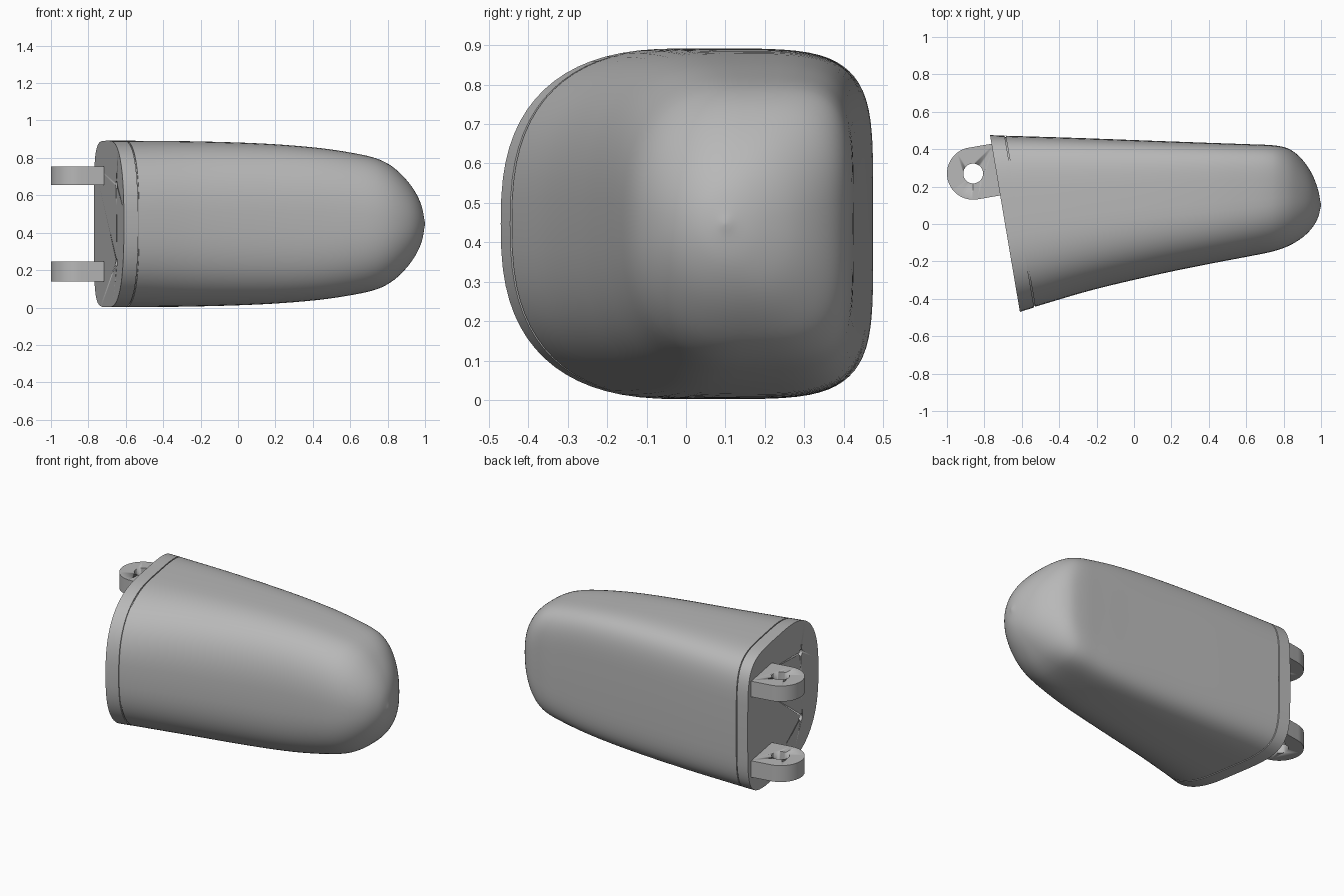
import bpy, bmesh, math
from mathutils import Vector, Matrix

cube = bpy.data.objects.get("Cube")
if cube:
    bpy.data.objects.remove(cube, do_unlink=True)

grey = bpy.data.materials.new("plain grey")
grey.use_nodes = True
grey.diffuse_color = (0.48, 0.48, 0.48, 1)
grey.node_tree.nodes["Principled BSDF"].inputs["Base Color"].default_value = grey.diffuse_color

MID = 0.447      # height of the centre line
SIDES = 72


def make_object(name, bm, angle=35):
    bmesh.ops.remove_doubles(bm, verts=bm.verts, dist=0.0001)
    bmesh.ops.recalc_face_normals(bm, faces=bm.faces)
    mesh = bpy.data.meshes.new(name)
    bm.to_mesh(mesh)
    bm.free()
    mesh.materials.append(grey)
    obj = bpy.data.objects.new(name, mesh)
    bpy.context.collection.objects.link(obj)
    bpy.ops.object.select_all(action='DESELECT')
    obj.select_set(True)
    bpy.context.view_layer.objects.active = obj
    bpy.ops.object.shade_smooth_by_angle(angle=math.radians(angle))
    return obj


def ring(row, scale=1):
    """Upright section: squarish toward the back, rounder toward the front."""
    bx, by, fx, fy, h, n_back, n_front = row
    back, front = Vector((bx, by, MID)), Vector((fx, fy, MID))
    centre, half = (back + front) / 2, (back - front) / 2 * scale
    points = []
    for i in range(SIDES):
        c, s = math.cos(math.tau * i / SIDES), math.sin(math.tau * i / SIDES)
        n = n_back if c > 0 else n_front
        u = math.copysign(abs(c) ** (2 / n), c)
        v = math.copysign(abs(s) ** (2 / n), s)
        points.append(centre + half * u + Vector((0, 0, h * scale * v)))
    return points


def loft(name, rings):
    bm = bmesh.new()
    loops = [[bm.verts.new(p) for p in r] for r in rings]
    for a, b in zip(loops, loops[1:]):
        for i in range(SIDES):
            j = (i + 1) % SIDES
            bm.faces.new((a[i], a[j], b[j], b[i]))
    bm.faces.new(loops[0])
    bm.faces.new(loops[-1])
    return make_object(name, bm)


def smooth_rows(rows, steps):
    """Hermite interpolation of the section rows along the length."""
    rows = [Vector(r) for r in rows]
    key = [0]
    for a, b in zip(rows, rows[1:]):
        key.append(key[-1] + math.hypot((b[0] + b[2] - a[0] - a[2]) / 2, b[4] - a[4]))
    last = len(rows) - 1
    slope = []
    for i in range(last + 1):
        lo, hi = max(i - 1, 0), min(i + 1, last)
        slope.append((rows[hi] - rows[lo]) / (key[hi] - key[lo]))
    result = []
    for i in range(last):
        d = key[i + 1] - key[i]
        for k in range(steps):
            t = k / steps
            w = t * t * (3 - 2 * t)
            result.append(rows[i] * (1 - w) + rows[i + 1] * w
                          + slope[i] * (d * t * (1 - t) ** 2)
                          - slope[i + 1] * (d * t * t * (1 - t)))
    return result + [rows[-1]]


def cylinder(name, centre, axis, radius, length):
    bm = bmesh.new()
    turn = Vector(axis).to_track_quat('Z', 'Y').to_matrix().to_4x4()
    bmesh.ops.create_cone(bm, cap_ends=True, segments=32, radius1=radius, radius2=radius,
                          depth=length, matrix=Matrix.Translation(centre) @ turn)
    return make_object(name, bm)


def cut(obj, cutter):
    cutter.hide_render = True
    cutter.hide_set(True)
    cutter.display_type = 'WIRE'
    mod = obj.modifiers.new("hole", 'BOOLEAN')
    mod.operation = 'DIFFERENCE'
    mod.solver = 'EXACT'
    mod.object = cutter


# Sections: back x, back y, front x, front y, half height, back and front squareness
plate_outer = (-.77, .475, -.61, -.47, .445, 5, 2.6)
plate_inner = (-.692, .473, -.534, -.446, .445, 5, 2.6)
body_rows = [
    (-.686, .472, -.528, -.442, .445, 5, 2.6),
    (-.3, .46, -.22, -.352, .442, 5, 2.6),
    (.1, .445, .15, -.265, .43, 5, 2.6),
    (.4, .434, .43, -.208, .408, 5, 2.6),
    (.6, .427, .62, -.172, .38, 4.8, 2.5),
    (.74, .421, .74, -.147, .35, 4.4, 2.4),
    (.82, .405, .82, -.12, .31, 3.5, 2.3),
    (.885, .36, .89, -.08, .25, 2.8, 2.2),
    (.945, .28, .945, -.03, .175, 2.4, 2.1),
    (.982, .19, .982, .03, .095, 2.1, 2),
    (1, .1, 1, .1, 0, 2, 2),
]

# Main shell, tapering to a rounded tip (pole ring left tiny so it can close)
rows = smooth_rows(body_rows, 5)
rows[-1] = Vector((1, .105, 1, .095, .005, 2, 2))
loft("body_shell", [ring(r) for r in rows])

# End plate and the recessed core that shows as a fine seam
plate = loft("end_plate", [ring(plate_outer), ring(plate_inner)])
loft("seam_core", [ring(plate_inner, .985), ring(body_rows[0], .985)])

# Two screw holes in the plate
base_back, base_front = Vector((-.77, .475, 0)), Vector((-.61, -.47, 0))
along = (base_front - base_back).normalized()
inward = Vector((-along.y, along.x, 0))
for name, z in (("lower", .24), ("upper", .655)):
    spot = base_back.lerp(base_front, .75) + Vector((0, 0, z))
    cut(plate, cylinder(name + "_screw_cutter", spot, inward, .022, .12))

# Two hinge lugs with round ends and pin holes
PIN = Vector((-.86, .27, 0))
RADIUS = .14
for name, low, high in (("lower", .14, .245), ("upper", .655, .755)):
    outline = []
    for i in range(33):
        a = math.pi * i / 32
        outline.append(PIN + (along * math.cos(a) - inward * math.sin(a)) * RADIUS)
    reach = (base_back - PIN).dot(inward) + .02
    outline += [PIN - along * RADIUS + inward * reach, PIN + along * RADIUS + inward * reach]
    bm = bmesh.new()
    face = bm.faces.new([bm.verts.new(p + Vector((0, 0, low))) for p in outline])
    extruded = bmesh.ops.extrude_face_region(bm, geom=[face], use_keep_orig=True)
    top = [g for g in extruded["geom"] if isinstance(g, bmesh.types.BMVert)]
    bmesh.ops.translate(bm, verts=top, vec=(0, 0, high - low))
    lug = make_object(name + "_hinge_lug", bm)
    pin = PIN + Vector((0, 0, (low + high) / 2))
    cut(lug, cylinder(name + "_pin_cutter", pin, (0, 0, 1), .053, .3))
